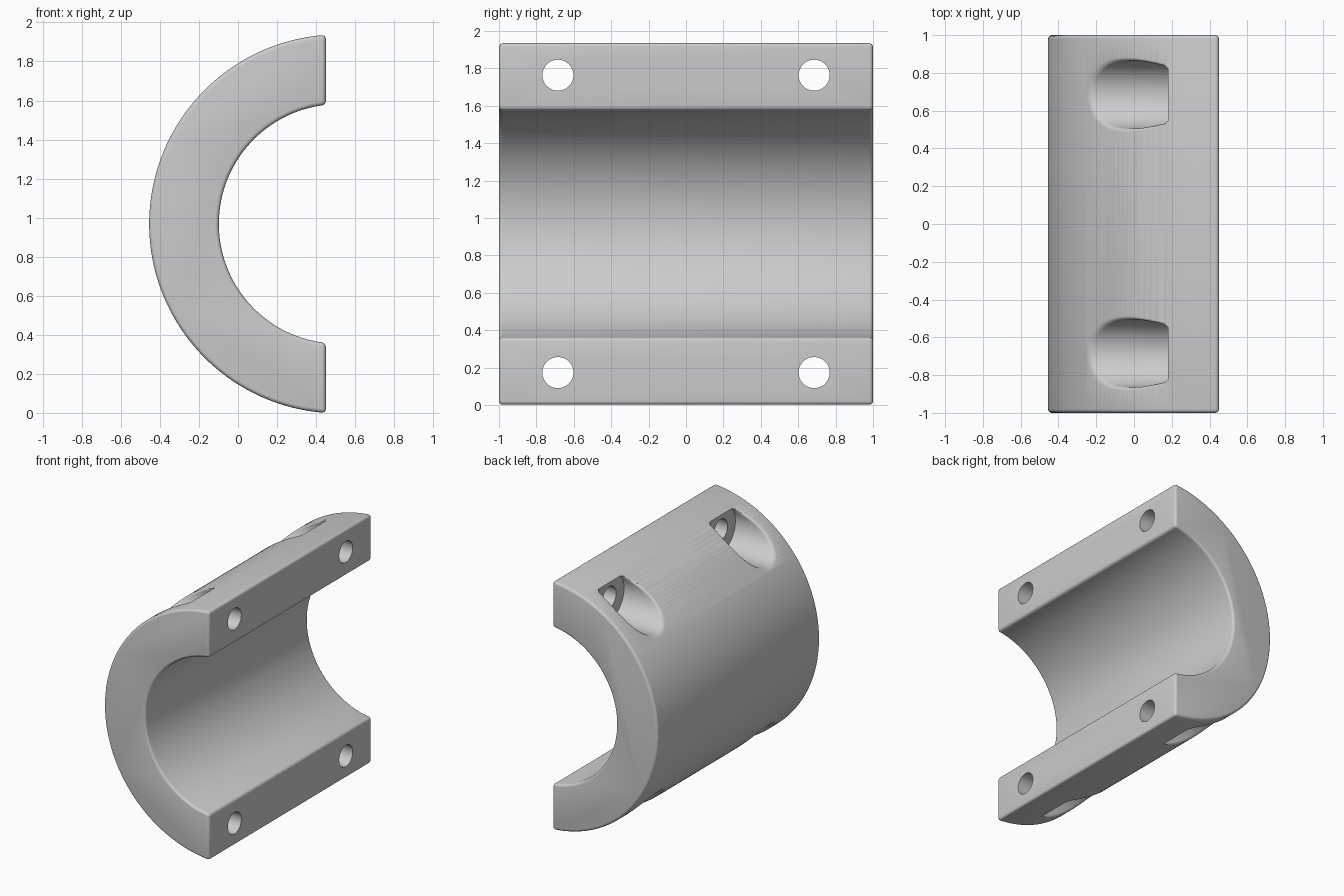
import bpy, bmesh, math

if "Cube" in bpy.data.objects:
    bpy.data.objects.remove(bpy.data.objects["Cube"])

CX, CZ = 0.515, 0.968        # bore axis
R_OUT, R_IN = 0.97, 0.613    # shell radii
X_CUT = 0.45                 # flat mating face
BOLT_Y, BOLT_Z = 0.685, 0.795
R_HOLE, R_BORE, X_FLOOR = 0.083, 0.18, 0.18
FLARE = 0.018                # rounding at the pocket mouth

grey = bpy.data.materials.new("plain grey")
grey.diffuse_color = (0.6, 0.6, 0.6, 1)
grey.use_nodes = True
grey.node_tree.nodes["Principled BSDF"].inputs["Base Color"].default_value = grey.diffuse_color


def make_object(name, bm):
    bmesh.ops.recalc_face_normals(bm, faces=bm.faces)
    mesh = bpy.data.meshes.new(name)
    bm.to_mesh(mesh)
    bm.free()
    mesh.materials.append(grey)
    obj = bpy.data.objects.new(name, mesh)
    bpy.context.collection.objects.link(obj)
    return obj


def arc(radius, n):
    a = math.acos((X_CUT - CX) / radius)
    return [(CX + radius * math.cos(a + (2 * math.pi - 2 * a) * i / n),
             CZ + radius * math.sin(a + (2 * math.pi - 2 * a) * i / n))
            for i in range(n + 1)]


def loft(bm, rings):
    """Closed tube through rings of equal length, capped at both ends."""
    vs = [[bm.verts.new(p) for p in ring] for ring in rings]
    n = len(vs[0])
    for a, b in zip(vs, vs[1:]):
        for i in range(n):
            j = (i + 1) % n
            bm.faces.new((a[i], a[j], b[j], b[i]))
    bm.faces.new(vs[0])
    bm.faces.new(vs[-1][::-1])


def surface_x(z):
    """Outer shell x at height z above the bore axis."""
    return CX - math.sqrt(max(R_OUT ** 2 - z * z, 0.0))


def pocket_cutter(sy, sz):
    """Bolt pocket with a rounded mouth following the shell."""
    n = 64
    rings = [[] for _ in range(7)]
    for i in range(n):
        t = 2 * math.pi * i / n
        c, s = math.cos(t), math.sin(t)

        def point(r, x):
            return (x, sy * BOLT_Y + r * c, CZ + sz * (BOLT_Z + r * s))

        rings[0].append(point(R_BORE, X_FLOOR))
        for k in range(5):
            a = k / 4 * math.pi / 2
            r = R_BORE + FLARE * (1 - math.cos(a))
            z = BOLT_Z + r * s
            xs = surface_x(z)
            depth = FLARE * (1 - math.sin(a)) * R_OUT / max(CX - xs, 0.1)
            rings[k + 1].append(point(r, min(xs + depth, X_FLOOR - 0.002 * (k + 1))))
        rings[6].append(point(R_BORE + FLARE, -0.7))
    bm = bmesh.new()
    loft(bm, rings)
    return make_object("pocket_cutter", bm)


def hole_cutter(sy, sz):
    bm = bmesh.new()
    loft(bm, [[(x, sy * BOLT_Y + R_HOLE * math.cos(i * math.pi / 24),
                CZ + sz * BOLT_Z + R_HOLE * math.sin(i * math.pi / 24))
               for i in range(48)] for x in (0.1, 0.6)])
    return make_object("hole_cutter", bm)


# half shell: C-shaped profile extruded along y, with rounded edges
profile = arc(R_OUT, 96) + arc(R_IN, 72)[::-1]
bm = bmesh.new()
loft(bm, [[(x, y, z) for x, z in profile] for y in (-1, 1)])
shell = make_object("clamp_half_shell", bm)
bevel = shell.modifiers.new("edge_rounding", 'BEVEL')
bevel.width, bevel.segments = 0.02, 4
bevel.limit_method, bevel.angle_limit = 'ANGLE', math.radians(40)

# four bolt pockets and through holes
for sy in (-1, 1):
    for sz in (-1, 1):
        for cutter in (pocket_cutter(sy, sz), hole_cutter(sy, sz)):
            cut = shell.modifiers.new("bolt_cut", 'BOOLEAN')
            cut.operation, cut.solver, cut.object = 'DIFFERENCE', 'EXACT', cutter
            cutter.hide_render = True
            cutter.hide_set(True)

# bake the cuts, then smooth the curved faces
bpy.context.view_layer.objects.active = shell
shell.select_set(True)
for m in list(shell.modifiers):
    bpy.ops.object.modifier_apply(modifier=m.name)
for obj in [o for o in bpy.data.objects if o != shell]:
    bpy.data.objects.remove(obj)
bpy.ops.object.shade_smooth_by_angle(angle=math.radians(30))
